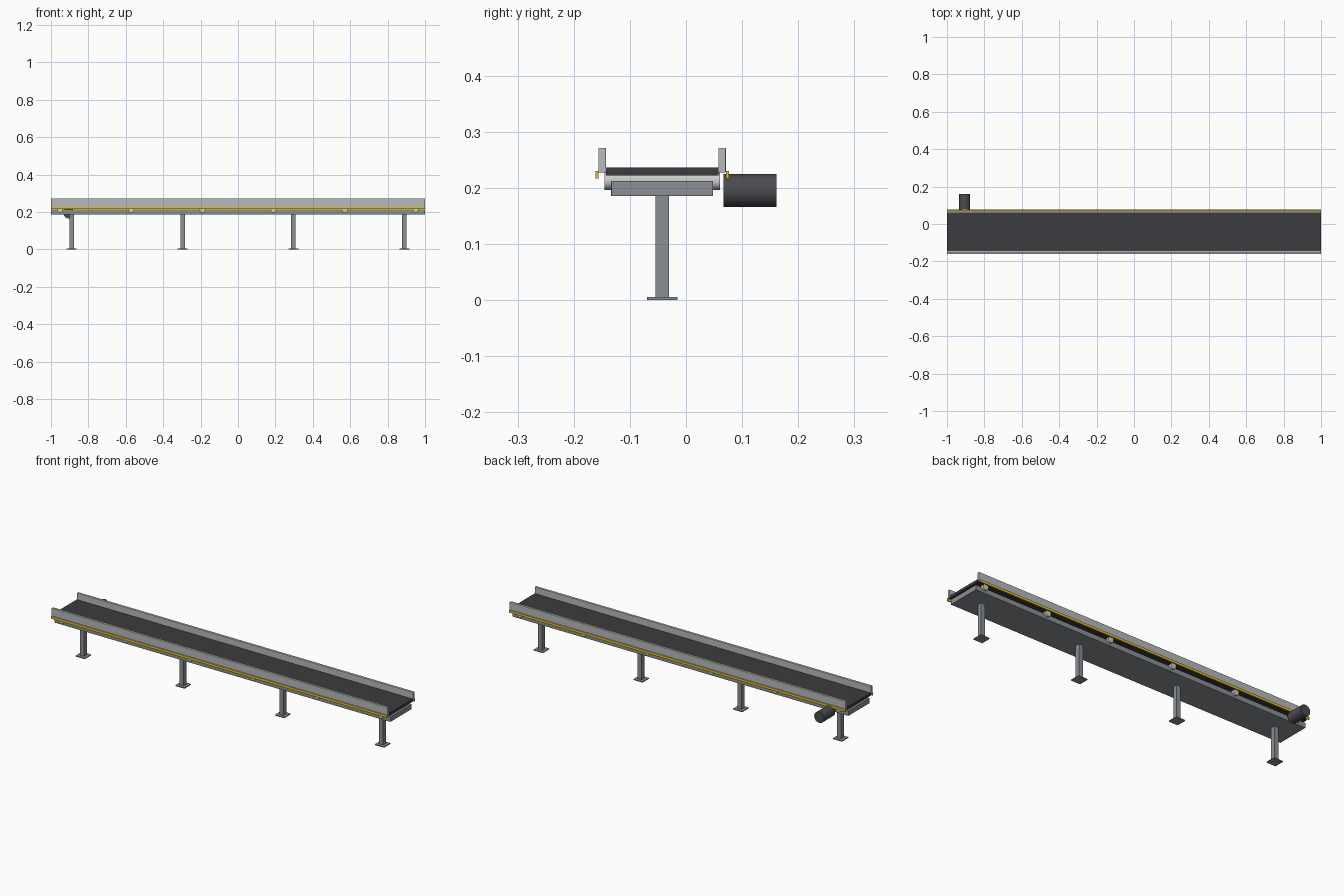
import bpy, math

if "Cube" in bpy.data.objects:
    bpy.data.objects.remove(bpy.data.objects["Cube"])

CY = -0.0425  # centre line of the conveyor bed


def material(name, rgb):
    m = bpy.data.materials.new(name)
    m.diffuse_color = (*rgb, 1)
    m.use_nodes = True
    m.node_tree.nodes["Principled BSDF"].inputs["Base Color"].default_value = m.diffuse_color
    return m


belt_dark = material("belt_dark", (0.045, 0.045, 0.05))
motor_dark = material("motor_dark", (0.07, 0.07, 0.08))
frame_grey = material("frame_grey", (0.26, 0.28, 0.30))
rail_grey = material("rail_grey", (0.48, 0.49, 0.50))
roller_grey = material("roller_grey", (0.7, 0.7, 0.7))
yellow = material("safety_yellow", (0.75, 0.52, 0.03))


def bevel(ob, width):
    mod = ob.modifiers.new("bevel", "BEVEL")
    mod.width, mod.segments = width, 2
    mod.limit_method = "ANGLE"


def box(name, x, y, z, mat, edge=0):
    """Box from (min, max) ranges."""
    bpy.ops.mesh.primitive_cube_add(
        size=1, location=[sum(r) / 2 for r in (x, y, z)])
    ob = bpy.context.object
    ob.name = name
    ob.scale = [r[1] - r[0] for r in (x, y, z)]
    bpy.ops.object.transform_apply(location=False, rotation=False, scale=True)
    ob.data.materials.append(mat)
    if edge:
        bevel(ob, edge)
    return ob


def cylinder_y(name, x, z, radius, y, mat, sides=32):
    """Cylinder lying along y."""
    bpy.ops.mesh.primitive_cylinder_add(
        vertices=sides, radius=radius, depth=y[1] - y[0],
        location=(x, sum(y) / 2, z), rotation=(math.pi / 2, 0, 0))
    ob = bpy.context.object
    ob.name = name
    ob.data.materials.append(mat)
    bpy.ops.object.shade_smooth_by_angle(angle=math.radians(35))
    return ob


# Belt and supporting frame
box("belt", (-1, 1), (CY - 0.1, CY + 0.1), (0.222, 0.236), belt_dark)
box("frame", (-1, 1), (CY - 0.091, CY + 0.091), (0.185, 0.212), frame_grey, 0.001)

# Side guards with yellow safety strips
for side, label in ((-1, "front"), (1, "back")):
    span = lambda a, b: sorted((CY + side * a, CY + side * b))
    box(label + "_guard", (-1, 1), span(0.1, 0.1135), (0.227, 0.271), rail_grey, 0.0015)
    box(label + "_safety_strip", (-1, 1), span(0.1135, 0.119), (0.217, 0.230), yellow)

# Rollers under the belt
for i in range(6):
    cylinder_y(f"roller_{i + 1}", -0.95 + 0.38 * i, 0.212, 0.0155,
               (CY - 0.103, CY + 0.103), roller_grey, 24)

# Legs and foot plates
for i in range(4):
    x = -0.89 + i * 1.78 / 3
    box(f"leg_{i + 1}", (x - 0.012, x + 0.012), (CY - 0.012, CY + 0.012),
        (0.005, 0.186), frame_grey)
    box(f"foot_{i + 1}", (x - 0.027, x + 0.027), (CY - 0.027, CY + 0.027),
        (0, 0.005), frame_grey)

# Drive motor on the back side
cylinder_y("drive_motor", -0.905, 0.195, 0.0295, (0.067, 0.161), motor_dark)
